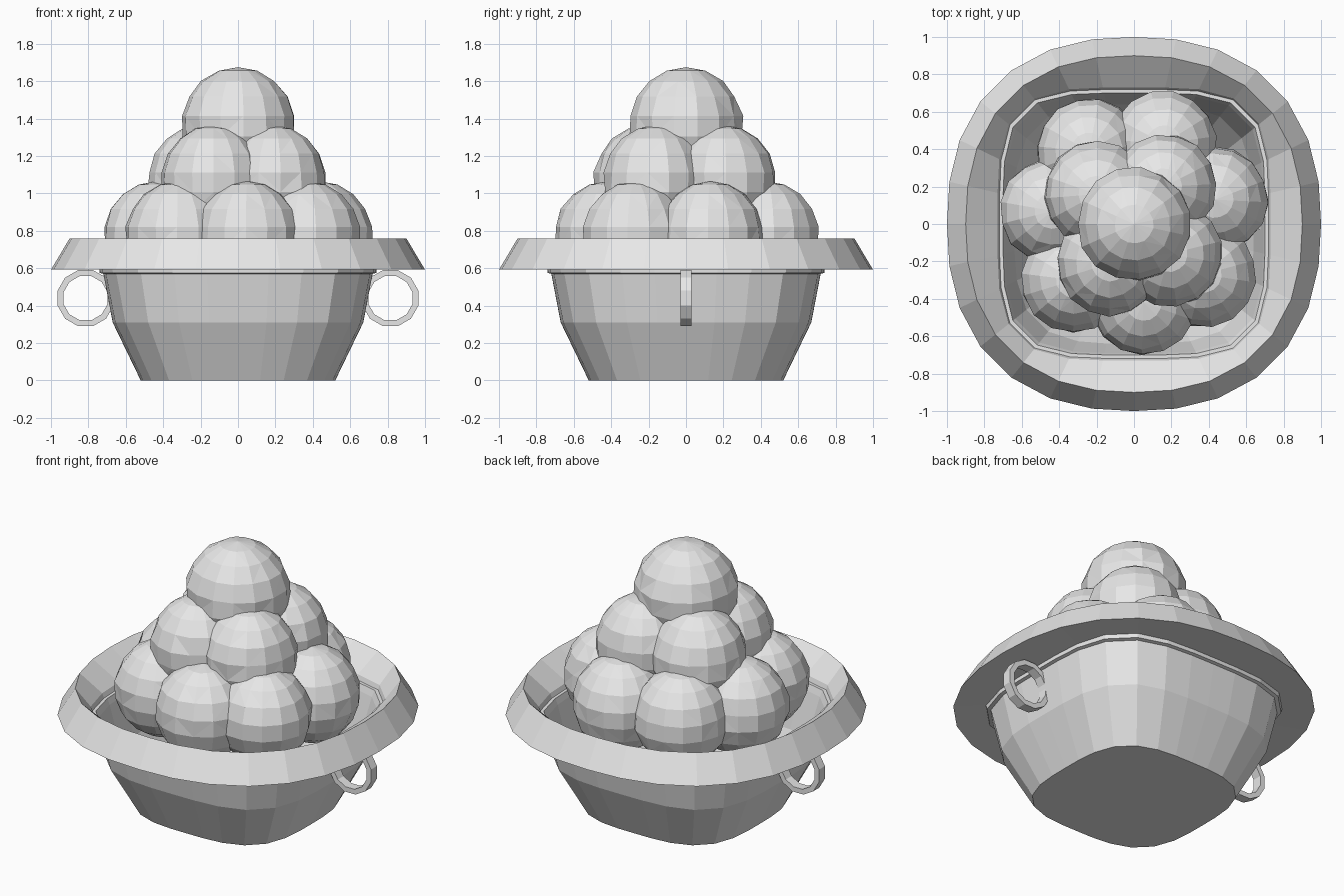
import bpy, bmesh, math, random
from mathutils import Vector

random.seed(4)
SIDES = 28

if "Cube" in bpy.data.objects:
    bpy.data.objects.remove(bpy.data.objects["Cube"])

grey = bpy.data.materials.new("plain grey")
grey.use_nodes = True
colour = (0.8, 0.8, 0.8, 1)
grey.diffuse_color = colour
grey.node_tree.nodes["Principled BSDF"].inputs["Base Color"].default_value = colour


def finish(name, bm):
    """Turn a bmesh into a flat shaded object."""
    bmesh.ops.recalc_face_normals(bm, faces=bm.faces)
    mesh = bpy.data.meshes.new(name)
    bm.to_mesh(mesh)
    bm.free()
    mesh.materials.append(grey)
    obj = bpy.data.objects.new(name, mesh)
    bpy.context.collection.objects.link(obj)
    return obj


def soft_square(bm, half, z, power):
    """One ring of vertices around a rounded square."""
    ring = []
    for i in range(SIDES):
        a = math.tau * i / SIDES
        c, s = math.cos(a), math.sin(a)
        r = half / (abs(c) ** power + abs(s) ** power) ** (1 / power)
        ring.append(bm.verts.new((r * c, r * s, z)))
    return ring


def bridge(bm, a, b):
    n = len(a)
    for i in range(n):
        j = (i + 1) % n
        bm.faces.new((a[i], a[j], b[j], b[i]))


def soft_square_loft(name, profile, closed):
    """Loft (half width, height, squareness) rings, joined up or capped."""
    bm = bmesh.new()
    rings = [soft_square(bm, *p) for p in profile]
    for a, b in zip(rings, rings[1:]):
        bridge(bm, a, b)
    if closed:
        bridge(bm, rings[-1], rings[0])
    else:
        bm.faces.new(rings[0])
        bm.faces.new(rings[-1])
    return finish(name, bm)


# Hollow pot: outside wall, lip, then inside wall down to the floor
soft_square_loft("pot", [
    (0.52, 0, 3.3), (0.67, 0.31, 3.5), (0.72, 0.57, 3.6), (0.74, 0.575, 3.6),
    (0.74, 0.61, 3.8), (0.70, 0.61, 4.2), (0.69, 0.57, 4.0),
    (0.64, 0.31, 3.5), (0.50, 0.03, 3.3)], closed=False)

# Wide sloping rim
soft_square_loft("rim", [
    (1.0, 0.592, 2.35), (0.9, 0.76, 2.37),
    (0.73, 0.64, 4.0), (0.715, 0.6, 4.2)], closed=True)


def ring_handle(name, x):
    """Flat faceted ring standing in the xz plane."""
    bm = bmesh.new()
    section = [(0.155, -0.03), (0.155, 0.03), (0.122, 0.03), (0.122, -0.03)]
    count = 12
    loops = []
    for r, y in section:
        loops.append([bm.verts.new((x + r * math.cos(a), y, 0.44 + r * math.sin(a)))
                      for a in (math.tau * (i + 0.5) / count for i in range(count))])
    for k in range(len(loops)):
        bridge(bm, loops[k], loops[(k + 1) % len(loops)])
    return finish(name, bm)


for side, x in (("left", 0.815), ("right", -0.815)):
    ring_handle(side + "_handle", x)


def scoop(name, centre, radius, height):
    """Lumpy faceted ball with a slightly uneven surface."""
    bm = bmesh.new()
    bmesh.ops.create_uvsphere(bm, u_segments=15, v_segments=9, radius=1)
    turn = random.uniform(0, math.tau)
    for v in bm.verts:
        wobble = random.uniform(0.975, 1.02)
        x, y, z = v.co
        c, s = math.cos(turn), math.sin(turn)
        v.co = Vector(((x * c - y * s) * radius * wobble,
                       (x * s + y * c) * radius * wobble,
                       z * height)) + Vector(centre)
    bmesh.ops.triangulate(bm, faces=[f for f in bm.faces if random.random() < 0.4])
    return finish(name, bm)


# Piled balls in three tiers
lower = [(-0.24, 0.39), (0.16, 0.43), (0.435, 0.13), (0.37, -0.27),
         (0.05, -0.42), (-0.32, -0.30), (-0.435, 0.07)]
middle = [(-0.20, 0.16), (0.16, 0.20), (-0.13, -0.21), (0.19, -0.16)]
for i, (x, y) in enumerate(lower):
    scoop(f"lower_scoop_{i + 1}", (x, y, 0.77), 0.285, 0.295)
for i, (x, y) in enumerate(middle):
    scoop(f"middle_scoop_{i + 1}", (x, y, 1.06), 0.285, 0.305)
scoop("top_scoop", (0, 0, 1.36), 0.307, 0.315)
